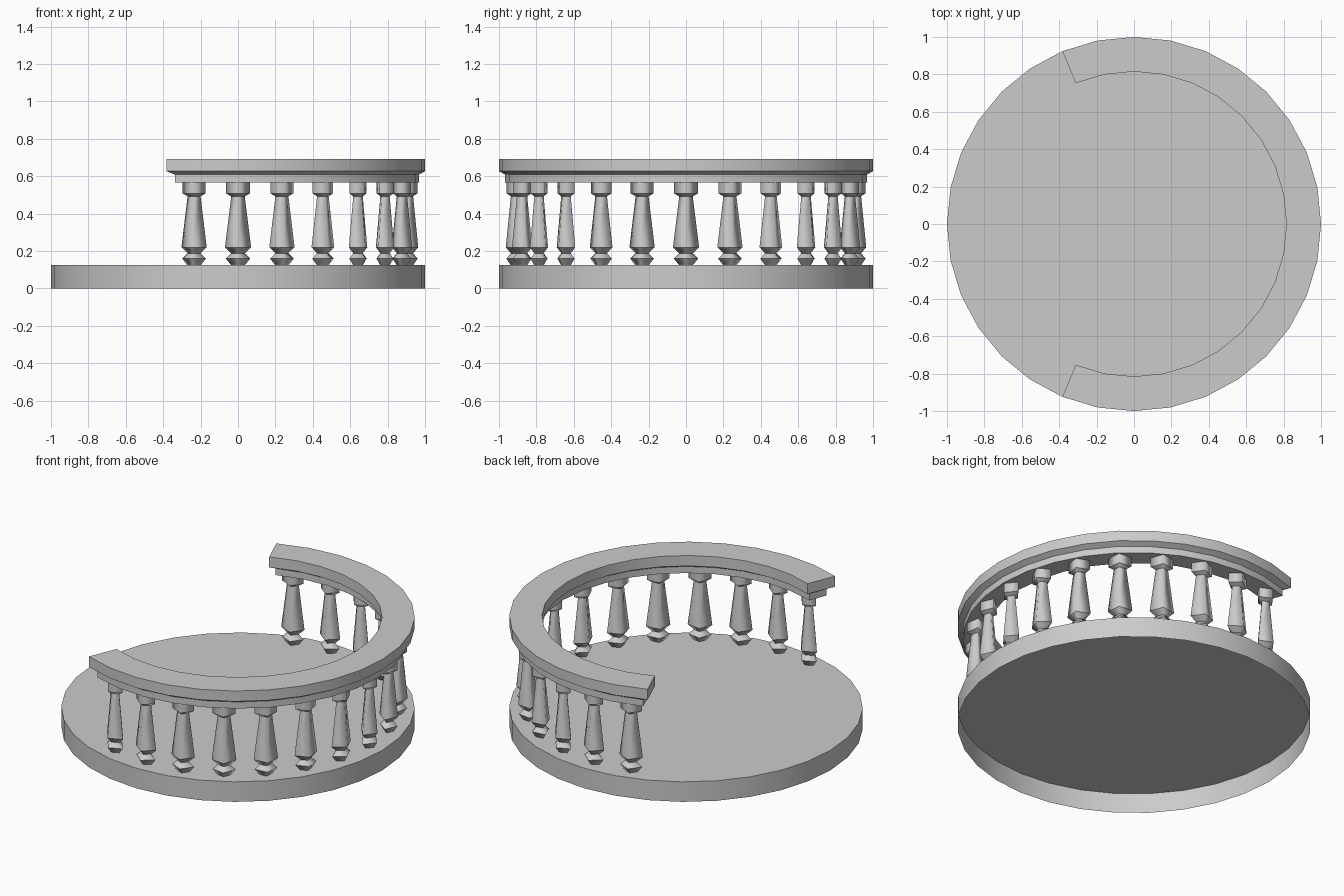
import bpy, bmesh
from math import sin, cos, pi, radians, degrees

cube = bpy.data.objects.get("Cube")
if cube:
    bpy.data.objects.remove(cube)

stone = bpy.data.materials.new("grey_stone")
stone.use_nodes = True
GREY = (0.6, 0.6, 0.6, 1)
stone.diffuse_color = GREY
stone.node_tree.nodes["Principled BSDF"].inputs["Base Color"].default_value = GREY


def finish(bm, name):
    bmesh.ops.recalc_face_normals(bm, faces=bm.faces)
    mesh = bpy.data.meshes.new(name)
    bm.to_mesh(mesh)
    bm.free()
    mesh.materials.append(stone)
    obj = bpy.data.objects.new(name, mesh)
    bpy.context.collection.objects.link(obj)
    return obj


def smooth_by_angle(obj):
    bpy.ops.object.select_all(action='DESELECT')
    obj.select_set(True)
    bpy.context.view_layer.objects.active = obj
    bpy.ops.object.shade_smooth_by_angle(angle=radians(30))


def stack(bm, outlines):
    """Join a stack of closed outlines with side faces; return the vertex rings."""
    rings = [[bm.verts.new(p) for p in o] for o in outlines]
    for a, b in zip(rings, rings[1:]):
        for i in range(len(a)):
            j = (i + 1) % len(a)
            bm.faces.new((a[i], a[j], b[j], b[i]))
    return rings


def ring(sides, z, rx, ry):
    return [(rx * cos(2 * pi * i / sides), ry * sin(2 * pi * i / sides), z)
            for i in range(sides)]


# Round floor: a top face and rim, open underneath
bm = bmesh.new()
rings = stack(bm, [ring(32, z, 1, 1) for z in (0, 0.125)])
bm.faces.new(rings[-1])
smooth_by_angle(finish(bm, "floor_slab"))

# Handrail: open arc with a narrower band beneath
STEPS = 20
OUTER, INNER = 1.0, 0.815
MIDDLE = (OUTER + INNER) / 2


def rail_outline(z, inset):
    half = 112.5 - degrees(inset / MIDDLE)
    angles = [radians(half * (2 * i / STEPS - 1)) for i in range(STEPS + 1)]

    def arc(r):
        return [(r * cos(a), r * sin(a), z) for a in angles]
    return arc(OUTER - inset) + arc(INNER + inset)[::-1]


bm = bmesh.new()
levels = [(0.567, 0.033), (0.608, 0.033), (0.627, 0), (0.692, 0)]
rings = stack(bm, [rail_outline(z, inset) for z, inset in levels])
for cap in (rings[0], rings[-1]):
    for i in range(STEPS):
        bm.faces.new((cap[i], cap[i + 1], cap[-2 - i], cap[-1 - i]))
smooth_by_angle(finish(bm, "handrail"))

# Balusters: four-sided turnings, corners pointing outward and sideways,
# soft along the upright corners and crisp around each level
PROFILE = [(0.125, 0.037), (0.16, 0.066), (0.188, 0.036), (0.22, 0.07),
           (0.492, 0.036), (0.508, 0.064), (0.57, 0.064)]
FLATTEN = 0.8
for n in range(15):
    angle = radians(15 * (n - 7))
    bm = bmesh.new()
    stack(bm, [ring(4, z, r, r * FLATTEN) for z, r in PROFILE])
    for face in bm.faces:
        face.smooth = True
    for edge in bm.edges:
        edge.smooth = edge.verts[0].co.z != edge.verts[1].co.z
    post = finish(bm, f"baluster_{n + 1}")
    post.location = (MIDDLE * cos(angle), MIDDLE * sin(angle), 0)
    post.rotation_euler.z = angle + pi / 2
